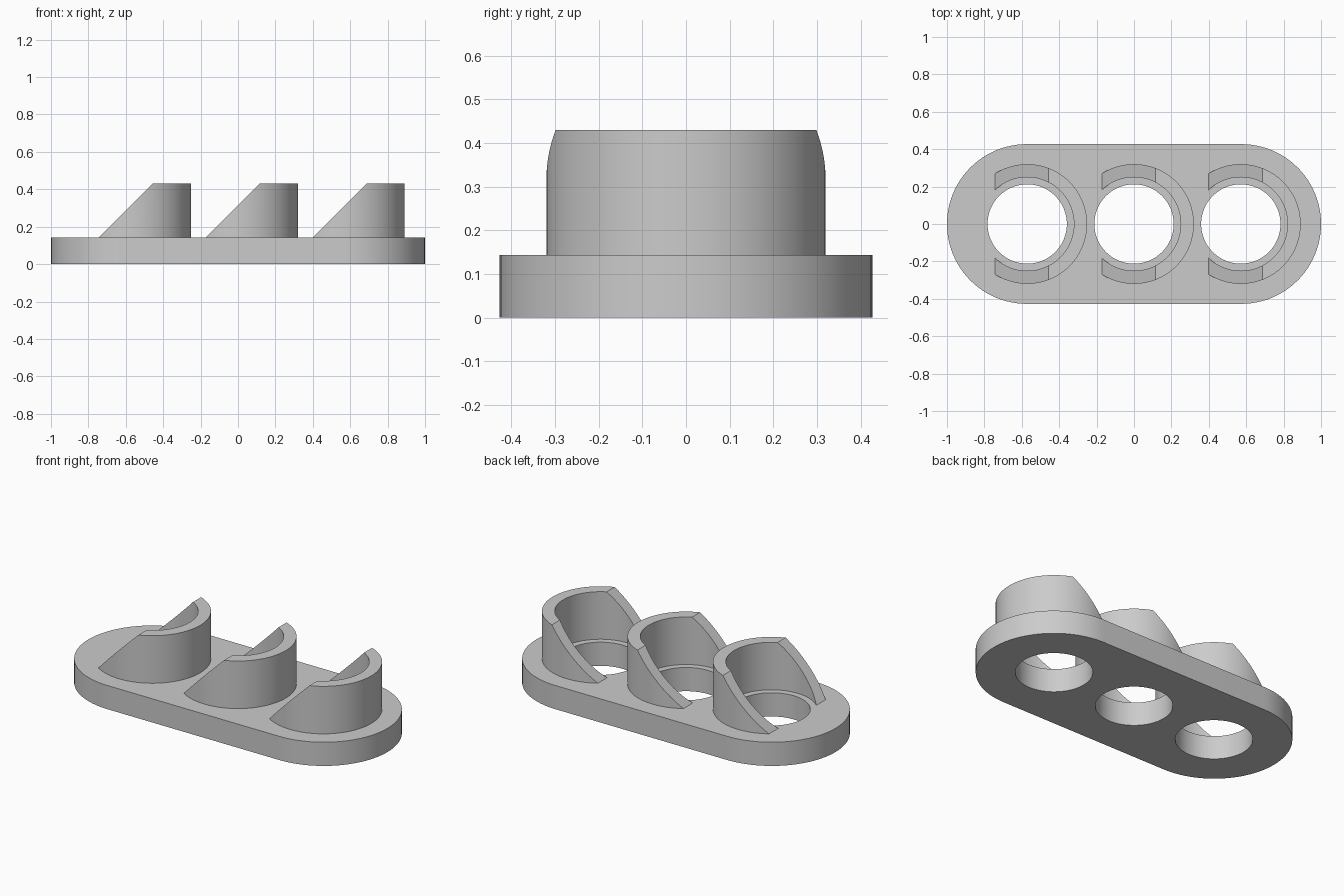
import bpy, bmesh, math
from mathutils import Vector

cube = bpy.data.objects.get("Cube")
if cube:
    bpy.data.objects.remove(cube, do_unlink=True)

SPACING = 0.571
END_R, PLATE_H = 0.427, 0.143
HOLE_R, INNER_R, OUTER_R, TOP = 0.212, 0.25, 0.32, 0.43
SLOPE_START = -0.172
SEGS = 96

grey = bpy.data.materials.new("plain_grey")
grey.use_nodes = True
colour = (0.6, 0.6, 0.6, 1)
grey.diffuse_color = colour
grey.node_tree.nodes["Principled BSDF"].inputs["Base Color"].default_value = colour


def arc(radius, start, end, count, cx=0):
    steps = [start + (end - start) * i / count for i in range(count + 1)]
    return [(cx + radius * math.cos(a), radius * math.sin(a)) for a in steps]


def prism(bm, outline, z0, z1):
    """Extrude a closed flat outline from z0 up to z1."""
    face = bm.faces.new([bm.verts.new((x, y, z0)) for x, y in outline])
    new = bmesh.ops.extrude_face_region(bm, geom=[face])["geom"]
    verts = [g for g in new if isinstance(g, bmesh.types.BMVert)]
    bmesh.ops.translate(bm, verts=verts, vec=(0, 0, z1 - z0))
    bmesh.ops.recalc_face_normals(bm, faces=bm.faces[:])


def finish(bm, name, x=0):
    mesh = bpy.data.meshes.new(name)
    bm.to_mesh(mesh)
    bm.free()
    mesh.materials.append(grey)
    obj = bpy.data.objects.new(name, mesh)
    obj.location.x = x
    bpy.context.collection.objects.link(obj)
    return obj


def activate(obj):
    bpy.ops.object.select_all(action="DESELECT")
    obj.select_set(True)
    bpy.context.view_layer.objects.active = obj


def smooth(obj):
    activate(obj)
    bpy.ops.object.shade_smooth_by_angle(angle=math.radians(30))


# Base plate with rounded ends
half = math.pi / 2
offset = 1 - END_R
bm = bmesh.new()
prism(bm, arc(END_R, -half, half, SEGS // 2, offset)
      + arc(END_R, half, 3 * half, SEGS // 2, -offset), 0, PLATE_H)
plate = finish(bm, "base_plate")

# Three through holes
for i in (-1, 0, 1):
    bm = bmesh.new()
    prism(bm, arc(HOLE_R, 0, 2 * math.pi, SEGS)[:-1], -0.1, PLATE_H + 0.1)
    cutter = finish(bm, "hole_cutter", i * SPACING)
    cutter.hide_render = True
    mod = plate.modifiers.new("hole", "BOOLEAN")
    mod.operation, mod.solver, mod.object = "DIFFERENCE", "EXACT", cutter
    activate(plate)
    bpy.ops.object.modifier_apply(modifier=mod.name)
    bpy.data.objects.remove(cutter, do_unlink=True)
smooth(plate)

# Curved hoods: open ring walls sliced by a 45 degree plane
for i, side in zip((-1, 0, 1), ("right", "middle", "left")):
    bm = bmesh.new()
    reach = math.radians(150)
    prism(bm, arc(OUTER_R, -reach, reach, SEGS)
          + arc(INNER_R, reach, -reach, SEGS), PLATE_H - 0.005, TOP)
    cut = bmesh.ops.bisect_plane(
        bm, geom=bm.verts[:] + bm.edges[:] + bm.faces[:], dist=1e-6,
        plane_co=(SLOPE_START, 0, PLATE_H),
        plane_no=Vector((-1, 0, 1)).normalized(), clear_outer=True)
    bmesh.ops.holes_fill(bm, edges=[e for e in bm.edges if e.is_boundary], sides=0)
    bmesh.ops.recalc_face_normals(bm, faces=bm.faces[:])
    smooth(finish(bm, side + "_hood", i * SPACING))
